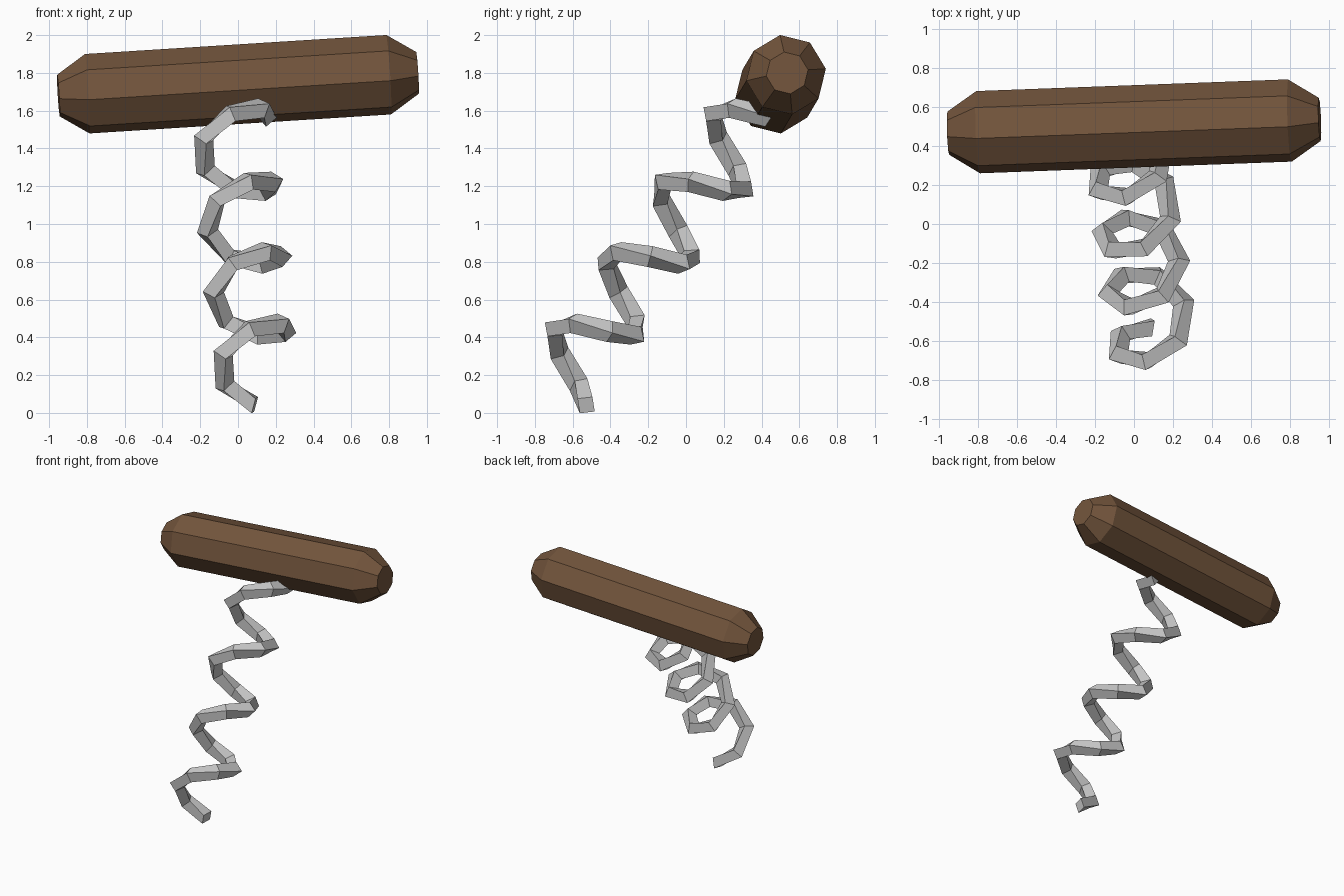
import bpy, bmesh
from math import sin, cos, pi, radians
from mathutils import Vector

if "Cube" in bpy.data.objects:
    bpy.data.objects.remove(bpy.data.objects["Cube"])

# Tilted frame: X along the handle, Z up the screw axis
CENTRE = Vector((0, 0.50, 1.74))
X = Vector((1, 0.0375, 0.063)).normalized()
Z = Vector((-0.073, 0.592, 0.803))
Z = (Z - X * Z.dot(X)).normalized()
Y = Z.cross(X)


def to_world(x, y, z):
    return CENTRE + X * x + Y * y + Z * z


def loft(name, rings, colour=None):
    """Skin a list of equal-sized point rings and close both ends."""
    bm = bmesh.new()
    loops = [[bm.verts.new(p) for p in ring] for ring in rings]
    n = len(loops[0])
    for a, b in zip(loops, loops[1:]):
        for i in range(n):
            j = (i + 1) % n
            bm.faces.new((a[i], a[j], b[j], b[i]))
    bm.faces.new(loops[0])
    bm.faces.new(loops[-1])
    bmesh.ops.recalc_face_normals(bm, faces=bm.faces[:])
    mesh = bpy.data.meshes.new(name)
    bm.to_mesh(mesh)
    bm.free()
    obj = bpy.data.objects.new(name, mesh)
    bpy.context.collection.objects.link(obj)
    if colour:
        mat = bpy.data.materials.new(name + "_material")
        mat.diffuse_color = colour
        mat.use_nodes = True
        mat.node_tree.nodes["Principled BSDF"].inputs["Base Color"].default_value = mat.diffuse_color
        mesh.materials.append(mat)
    return obj


# Wooden handle: octagonal bar with tapered ends
profile = [(-0.953, 0.112), (-0.80, 0.213), (0.80, 0.213), (0.953, 0.112)]
loft("handle",
     [[to_world(x, r * cos(k * pi / 4), r * sin(k * pi / 4)) for k in range(8)]
      for x, r in profile],
     (0.17, 0.09, 0.045, 1))

# Metal screw: diamond section swept along a coarse helix
RADIUS, WIRE, RISE, STEP = 0.19, 0.057, 0.0747, radians(56.84)
AXIS_X, AXIS_Y, START_Z = -0.043, -0.01, -1.979
rings = []
for i in range(25):
    a = radians(94) + i * STEP
    p = to_world(AXIS_X + RADIUS * cos(a), AXIS_Y + RADIUS * sin(a), START_Z + i * RISE)
    out = X * cos(a) + Y * sin(a)
    tangent = ((Y * cos(a) - X * sin(a)) * RADIUS * STEP + Z * RISE).normalized()
    side = tangent.cross(out)
    rings.append([p + out * WIRE, p + side * WIRE, p - out * WIRE, p - side * WIRE])
loft("screw", rings)
